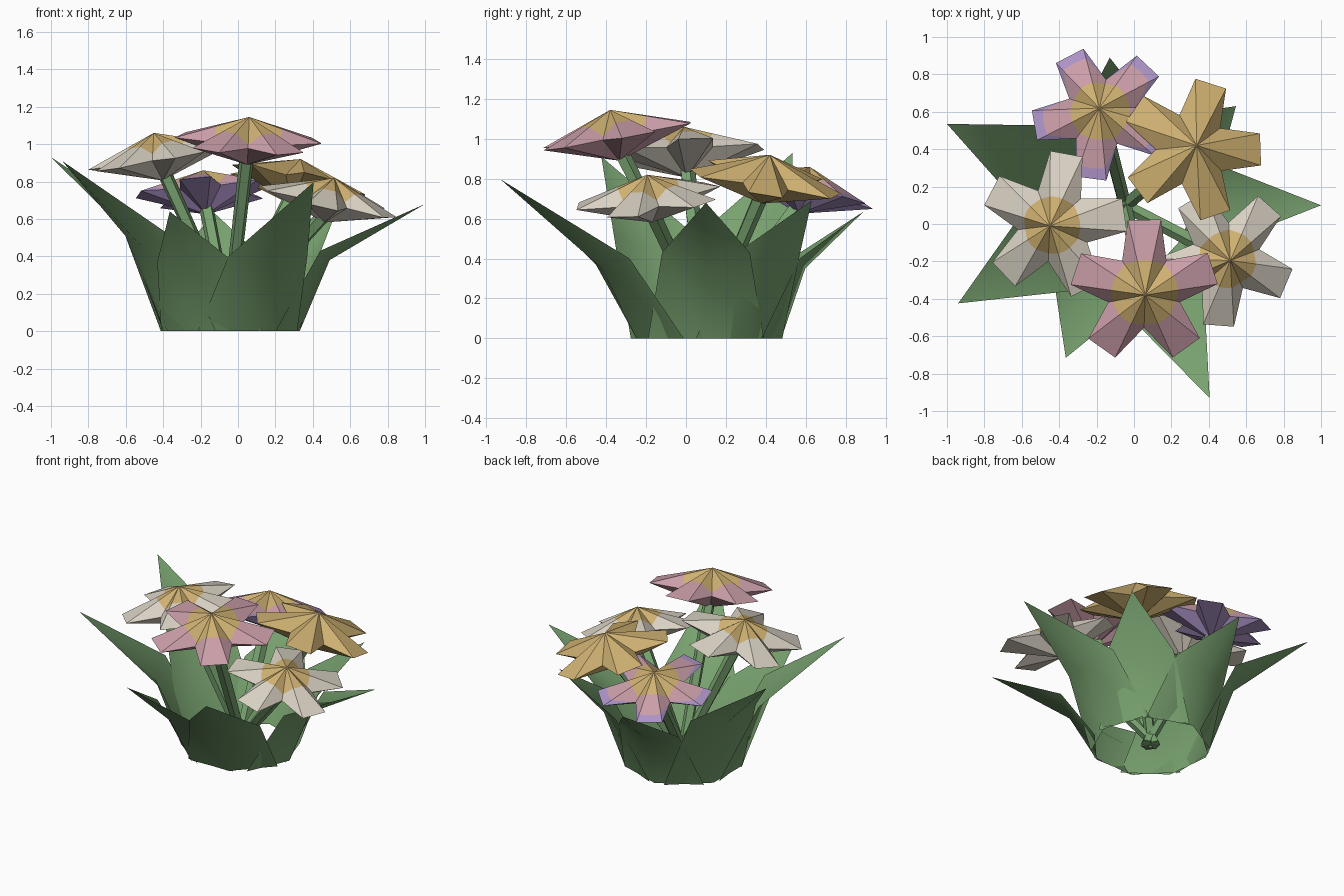
import bpy, bmesh, math
from mathutils import Vector, Quaternion

if "Cube" in bpy.data.objects:
    bpy.data.objects.remove(bpy.data.objects["Cube"])

CENTRE = Vector((-0.05, 0.10, 0.0))      # where all stems and leaves meet


def material(name, r, g, b):
    m = bpy.data.materials.new(name)
    lin = [((c / 255 + 0.055) / 1.055) ** 2.4 for c in (r, g, b)]
    m.diffuse_color = (*lin, 1.0)
    m.use_nodes = True
    m.node_tree.nodes["Principled BSDF"].inputs["Base Color"].default_value = m.diffuse_color
    return m


GREEN = material("leaf green", 121, 163, 112)
YELLOW = material("golden yellow", 206, 176, 113)
WHITE = material("cream white", 217, 209, 195)
PINK = material("dusty pink", 203, 158, 169)
PURPLE = material("lilac purple", 172, 147, 198)


def make_object(name, bm, mats, smooth=False):
    bmesh.ops.remove_doubles(bm, verts=bm.verts, dist=0.0005)
    mesh = bpy.data.meshes.new(name)
    for f in bm.faces:
        f.smooth = smooth
    bm.to_mesh(mesh)
    bm.free()
    for m in mats:
        mesh.materials.append(m)
    ob = bpy.data.objects.new(name, mesh)
    bpy.context.collection.objects.link(ob)
    return ob


# Leaves: cupped around an outer midrib, bent halfway, with one pointed tip
def leaf(name, angle, tip_r, tip_z, mid_r, mid_z, mid_w):
    a = math.radians(angle)
    out = Vector((math.cos(a), math.sin(a), 0))
    side = Vector((-out.y, out.x, 0))
    up = Vector((0, 0, 1))
    bm = bmesh.new()

    def vert(r, w, z):
        return bm.verts.new(CENTRE + out * r + side * w + up * z)

    base = [vert(0.25, -0.29, 0), vert(0.38, 0, 0), vert(0.25, 0.29, 0)]
    mid = [vert(mid_r, -mid_w, mid_z), vert(mid_r + 0.05, 0, mid_z - 0.05),
           vert(mid_r, mid_w, mid_z)]
    tip = vert(tip_r, 0, tip_z)
    for k in range(2):                   # inner face is the front
        bm.faces.new((base[k + 1], base[k], mid[k], mid[k + 1]))
        bm.faces.new((mid[k + 1], mid[k], tip))
    make_object(name, bm, [GREEN], smooth=True)


LEAVES = [  # angle, tip radius, tip height, bend radius, bend height, half width
    (155.4, 1.045, 0.93, 0.50, 0.54, 0.24),
    (210.5, 1.033, 0.91, 0.50, 0.51, 0.24),
    (248.9, 0.874, 0.64, 0.49, 0.37, 0.22),
    (293.8, 1.126, 0.797, 0.52, 0.40, 0.23),
    (0.0, 1.05, 0.68, 0.49, 0.43, 0.22),
    (41.7, 0.797, 0.69, 0.46, 0.42, 0.22),
    (95.8, 0.794, 0.635, 0.45, 0.40, 0.22),
]
for i, spec in enumerate(LEAVES):
    leaf(f"leaf_{i + 1}", *spec)


# Flower heads: star-shaped rim with a shallow cone above and below
def flower(name, apex, tilt, turn, size, bands, mats):
    apex = Vector(apex)
    out = apex - CENTRE
    out.z = 0
    out.normalize()
    axis = Vector((0, 0, 1)).cross(out)
    rot = Quaternion(axis, math.radians(tilt))
    normal = rot @ Vector((0, 0, 1))
    h = 0.34 * size
    hub = apex - normal * h

    # rim points as (radius, angle): corner, end middle, corner, notch per petal
    rim = []
    half = math.radians(13)
    for k in range(5):
        a = math.radians(turn + 72 * k)
        rim += [(size, a - half), (size * math.cos(half), a),
                (size, a + half), (size * 0.51, a + math.radians(36))]

    bm = bmesh.new()

    def put(r, a, z):
        return hub + rot @ Vector((r * math.cos(a), r * math.sin(a), z))

    def face(points, mat):
        pts = []
        for p in points:
            if all((p - q).length > 0.0005 for q in pts):
                pts.append(p)
        if len(pts) > 2:
            f = bm.faces.new([bm.verts.new(p) for p in pts])
            f.material_index = mat

    limits = [0.0] + bands + [9.0]       # colour bands by distance from the hub
    for i in range(len(rim)):
        (r0, a0), (r1, a1) = rim[i], rim[(i + 1) % len(rim)]
        for b in range(len(limits) - 1):
            lo, hi = limits[b], limits[b + 1]
            l0, l1, h0, h1 = min(lo / r0, 1), min(lo / r1, 1), min(hi / r0, 1), min(hi / r1, 1)
            face([put(r0 * l0, a0, h * (1 - l0)), put(r0 * h0, a0, h * (1 - h0)),
                  put(r1 * h1, a1, h * (1 - h1)), put(r1 * l1, a1, h * (1 - l1))], b)
        face([put(0, 0, -h * 0.93), put(r1, a1, 0), put(r0, a0, 0)], len(mats) - 1)
    make_object(name, bm, mats)
    stem(name + "_stem", CENTRE - out * 0.04, hub - normal * h * 0.7 - out * 0.02)


# Stems: straight tapered five-sided rods
def stem(name, start, end):
    d = end - start
    bm = bmesh.new()
    bmesh.ops.create_cone(bm, cap_ends=True, segments=5, radius1=0.036,
                          radius2=0.04, depth=d.length)
    q = Vector((0, 0, 1)).rotation_difference(d)
    for v in bm.verts:
        v.co = q @ v.co + (start + end) / 2
        v.co.z = max(v.co.z, 0)
    make_object(name, bm, [GREEN])


flower("pink_flower", (0.06, -0.38, 1.145), 10.5, 90, 0.395, [0.18], [YELLOW, PINK])
flower("lilac_flower", (-0.185, 0.62, 0.86), 14, 118, 0.37, [0.16, 0.31],
       [YELLOW, PINK, PURPLE])
flower("yellow_flower", (0.335, 0.42, 0.92), 15, 73, 0.385, [], [YELLOW])
flower("left_white_flower", (-0.45, -0.01, 1.06), 11, 80, 0.395, [0.155], [YELLOW, WHITE])
flower("right_white_flower", (0.515, -0.195, 0.82), 14, 49, 0.375, [0.155], [YELLOW, WHITE])
